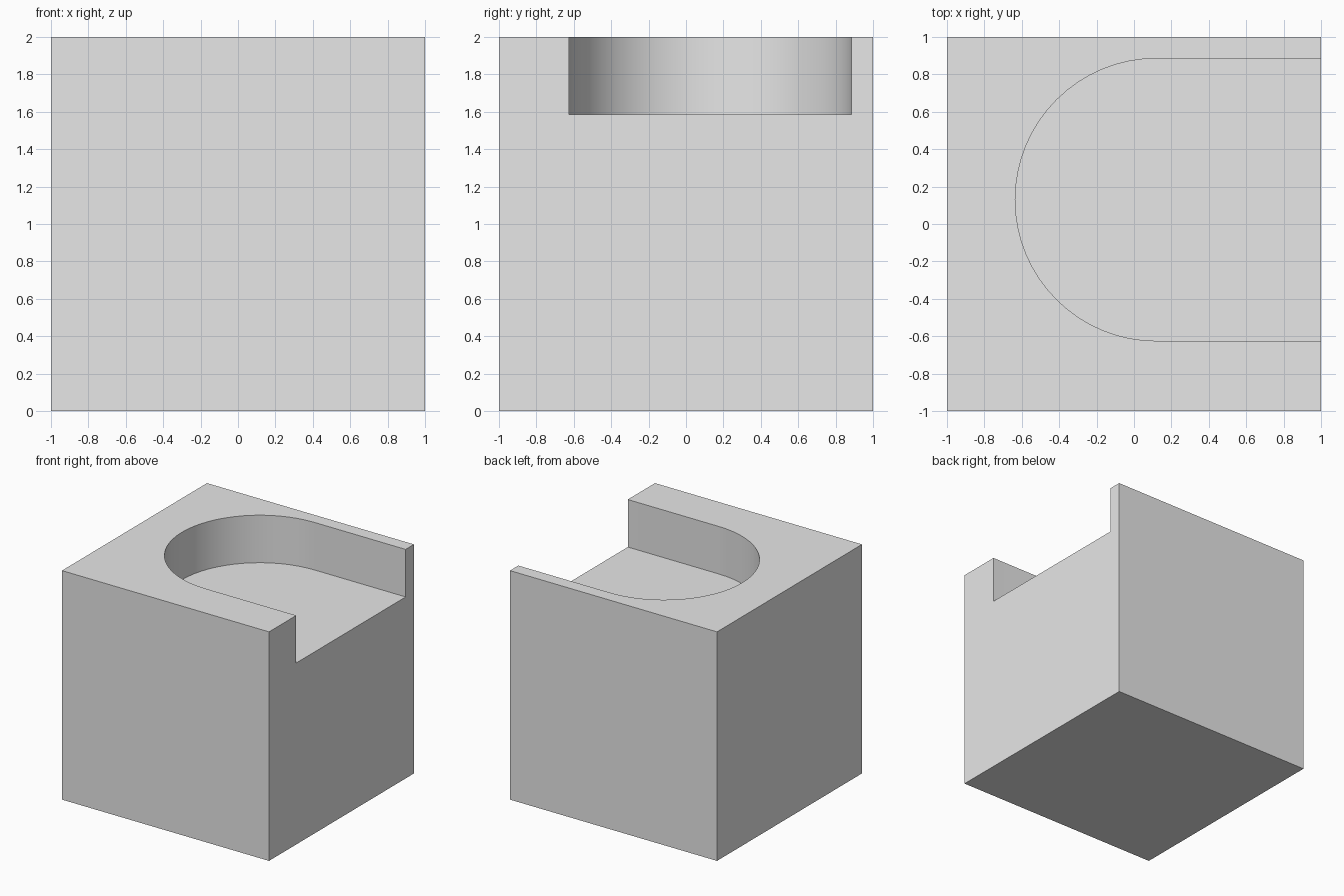
import bpy
import bmesh
from math import pi, sin, cos, radians

default = bpy.data.objects.get("Cube")
if default:
    bpy.data.objects.remove(default, do_unlink=True)

SIZE = 2.0
FLOOR = 1.585                 # height of the pocket floor
CX, CY, RADIUS = 0.12, 0.13, 0.755
STEPS = 32                    # segments in the half-round end

# Single grey material
grey = bpy.data.materials.new("plain grey")
grey.use_nodes = True
grey.diffuse_color = (0.8, 0.8, 0.8, 1)
grey.node_tree.nodes["Principled BSDF"].inputs["Base Color"].default_value = (0.8, 0.8, 0.8, 1)


def prism(name, outline, bottom, top):
    """Extrude a counter-clockwise outline between two heights."""
    bm = bmesh.new()
    base = bm.faces.new([bm.verts.new((x, y, bottom)) for x, y in outline])
    result = bmesh.ops.extrude_face_region(bm, geom=[base], use_keep_orig=True)
    moved = [v for v in result["geom"] if isinstance(v, bmesh.types.BMVert)]
    bmesh.ops.translate(bm, vec=(0, 0, top - bottom), verts=moved)
    bmesh.ops.recalc_face_normals(bm, faces=bm.faces)
    mesh = bpy.data.meshes.new(name)
    bm.to_mesh(mesh)
    bm.free()
    mesh.materials.append(grey)
    obj = bpy.data.objects.new(name, mesh)
    bpy.context.collection.objects.link(obj)
    return obj


# Solid block
h = SIZE / 2
block = prism("block", [(-h, -h), (h, -h), (h, h), (-h, h)], 0, SIZE)

# Round-ended slot, open through the left side
arc = [(CX + RADIUS * cos(a), CY + RADIUS * sin(a))
       for a in (pi / 2 + pi * i / STEPS for i in range(STEPS + 1))]
outline = arc + [(h + 0.2, CY - RADIUS), (h + 0.2, CY + RADIUS)]
cutter = prism("slot_cutter", outline, FLOOR, SIZE + 0.2)
cutter.hide_render = True

# Cut the slot out of the block
cut = block.modifiers.new("slot", "BOOLEAN")
cut.operation = "DIFFERENCE"
cut.solver = "EXACT"
cut.object = cutter
bpy.ops.object.select_all(action="DESELECT")
block.select_set(True)
bpy.context.view_layer.objects.active = block
bpy.ops.object.modifier_apply(modifier=cut.name)
bpy.data.objects.remove(cutter, do_unlink=True)

# Smooth the curved wall, keep the corners sharp
bpy.ops.object.shade_smooth_by_angle(angle=radians(30))
